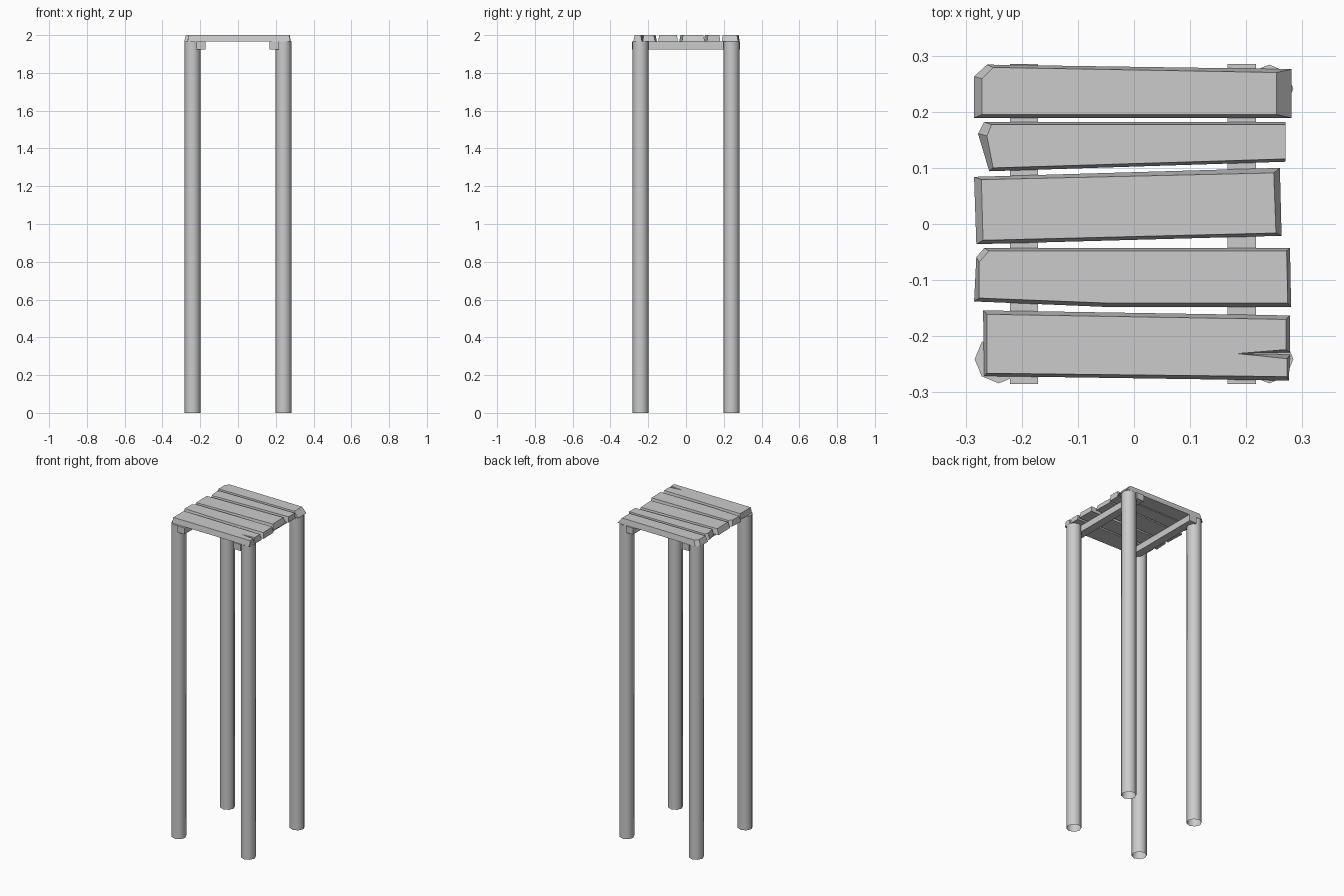
import bpy, bmesh, math

cube = bpy.data.objects.get("Cube")
if cube:
    bpy.data.objects.remove(cube, do_unlink=True)

SEAT_Z, TOP_Z = 1.965, 2.0

grey = bpy.data.materials.new("plain grey")
grey.use_nodes = True
grey.diffuse_color = (0.6, 0.6, 0.6, 1)
grey.node_tree.nodes["Principled BSDF"].inputs["Base Color"].default_value = (0.6, 0.6, 0.6, 1)


def add_object(name, bm):
    mesh = bpy.data.meshes.new(name)
    bmesh.ops.recalc_face_normals(bm, faces=bm.faces)
    bm.to_mesh(mesh)
    bm.free()
    mesh.materials.append(grey)
    obj = bpy.data.objects.new(name, mesh)
    bpy.context.collection.objects.link(obj)
    return obj


def plank(name, base, top):
    """Loft a board between its wider base outline and its worn top outline."""
    bm = bmesh.new()
    low = [bm.verts.new((x, y, SEAT_Z)) for x, y in base]
    high = [bm.verts.new((x, y, TOP_Z)) for x, y in top]
    bm.faces.new(low[::-1])
    bm.faces.new(high)
    n = len(low)
    for i in range(n):
        j = (i + 1) % n
        bm.faces.new((low[i], low[j], high[j], high[i]))
    add_object(name, bm)


# Seat boards, back to front
plank("back_plank",
      [(-.285, .189), (.281, .189), (.281, .276), (-.262, .284), (-.285, .263)],
      [(-.271, .195), (.254, .195), (.254, .27), (-.251, .279), (-.271, .259)])
plank("back_inner_plank",
      [(-.258, .094), (.27, .111), (.27, .182), (-.267, .182), (-.278, .161)],
      [(-.251, .1), (.27, .116), (.27, .177), (-.254, .177), (-.262, .157)])
plank("middle_plank",
      [(-.281, -.036), (.263, -.021), (.26, .1), (-.285, .084)],
      [(-.269, -.029), (.253, -.016), (.249, .091), (-.272, .079)])
plank("front_inner_plank",
      [(-.285, -.138), (-.044, -.148), (.28, -.148), (.278, -.043), (-.267, -.043), (-.281, -.059)],
      [(-.276, -.132), (-.044, -.141), (.274, -.141), (.272, -.048), (-.258, -.048), (-.276, -.068)])
# Front board has a split in its left end
plank("front_plank",
      [(-.267, -.271), (.276, -.279), (.278, -.233), (.184, -.231), (.278, -.229), (.278, -.163), (-.269, -.154)],
      [(-.262, -.266), (.273, -.272), (.273, -.24), (.184, -.231), (.271, -.224), (.271, -.17), (-.262, -.161)])

for side, sx in (("left", 1), ("right", -1)):
    # Rail under the boards
    bm = bmesh.new()
    bmesh.ops.create_cube(bm, size=1)
    bmesh.ops.scale(bm, vec=(.05, .57, .04), verts=bm.verts)
    bmesh.ops.translate(bm, vec=(sx * .194 - .002, 0, SEAT_Z - .02), verts=bm.verts)
    add_object(side + "_rail", bm)

    # Eight-sided legs, open at the foot
    for end, sy in (("front", -1), ("back", 1)):
        bm = bmesh.new()
        bmesh.ops.create_cone(bm, cap_ends=True, segments=8, radius1=.043,
                              radius2=.043, depth=SEAT_Z)
        bmesh.ops.translate(bm, vec=(sx * .241, sy * .241, SEAT_Z / 2), verts=bm.verts)
        bmesh.ops.recalc_face_normals(bm, faces=bm.faces)
        foot = [f for f in bm.faces if f.normal.z < -.9]
        bmesh.ops.delete(bm, geom=foot, context='FACES_ONLY')
        leg = add_object(f"{end}_{side}_leg", bm)
        bpy.ops.object.select_all(action='DESELECT')
        leg.select_set(True)
        bpy.context.view_layer.objects.active = leg
        bpy.ops.object.shade_smooth_by_angle(angle=math.radians(60))
